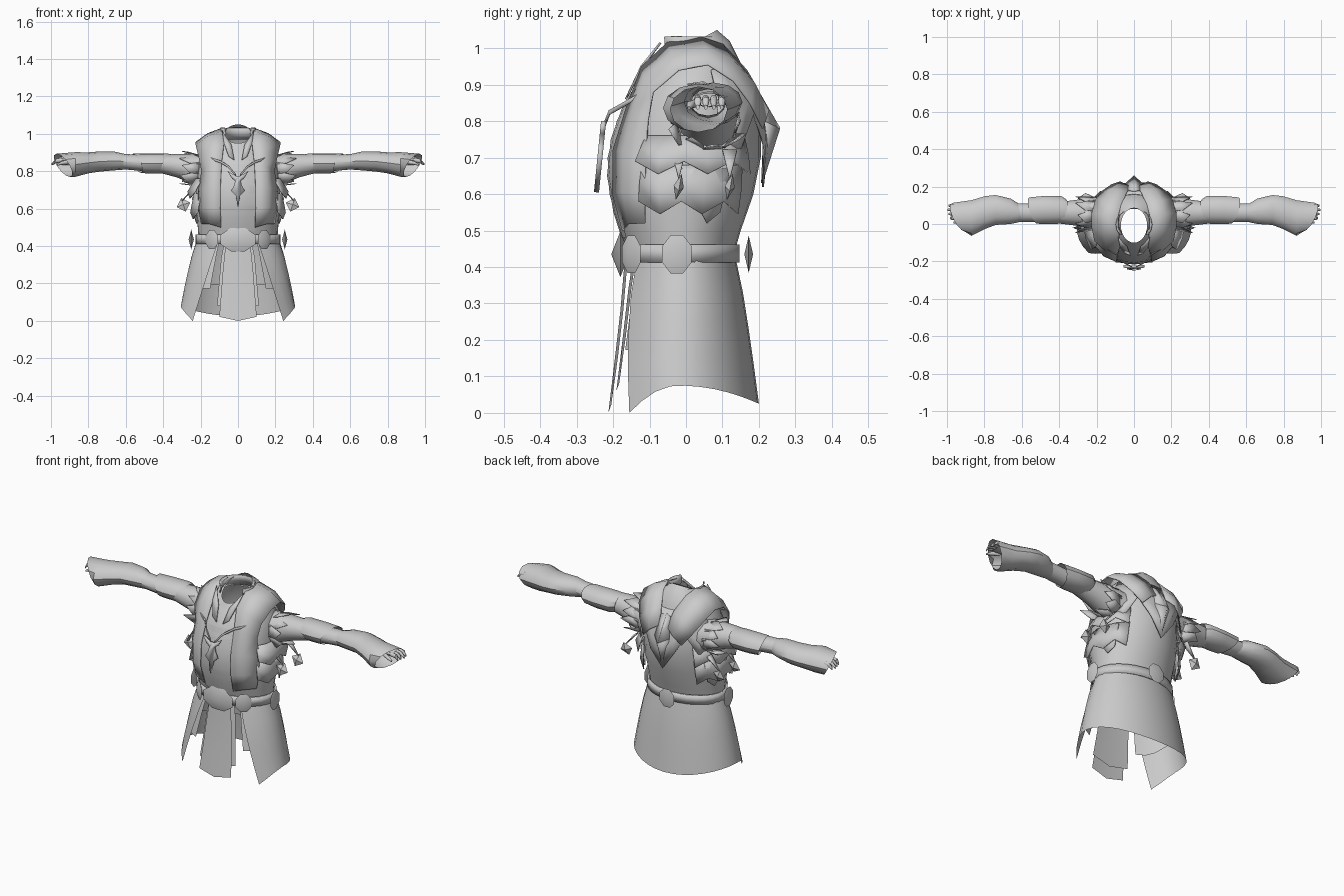
import bpy, bmesh
from math import sin, cos, pi, radians
from mathutils import Vector

cube = bpy.data.objects.get("Cube")
if cube:
    bpy.data.objects.remove(cube)

cloth = bpy.data.materials.new("plain_grey")
cloth.use_nodes = True
cloth.diffuse_color = (0.6, 0.6, 0.6, 1)
cloth.node_tree.nodes["Principled BSDF"].inputs["Base Color"].default_value = (0.6, 0.6, 0.6, 1)


def finish(name, bm, mirror=False, thick=0):
    bmesh.ops.recalc_face_normals(bm, faces=bm.faces)
    me = bpy.data.meshes.new(name)
    bm.to_mesh(me)
    bm.free()
    me.materials.append(cloth)
    ob = bpy.data.objects.new(name, me)
    bpy.context.collection.objects.link(ob)
    bpy.ops.object.select_all(action='DESELECT')
    bpy.context.view_layer.objects.active = ob
    ob.select_set(True)
    bpy.ops.object.shade_smooth_by_angle(angle=radians(35))
    if thick:
        mod = ob.modifiers.new("thickness", 'SOLIDIFY')
        mod.thickness, mod.offset = thick, 0
    if mirror:
        ob.modifiers.new("mirror", 'MIRROR')
    return ob


def loft(name, rows, closed=False, **kw):
    """Skin a list of equal-length point rows."""
    bm = bmesh.new()
    vs = [[bm.verts.new(p) for p in r] for r in rows]
    n = len(rows[0])
    for a, b in zip(vs, vs[1:]):
        for i in range(n if closed else n - 1):
            j = (i + 1) % n
            bm.faces.new((a[i], a[j], b[j], b[i]))
    return finish(name, bm, **kw)


def gem(name, centre, u, v, depth, sides=8, **kw):
    """Thin faceted medallion spanned by the half axes u and v."""
    bm = bmesh.new()
    c, u, v = Vector(centre), Vector(u), Vector(v)
    n = u.cross(v).normalized() * depth
    ring = [bm.verts.new(c + u * cos(2 * pi * (i + .5 * (sides == 8)) / sides)
                         + v * sin(2 * pi * (i + .5 * (sides == 8)) / sides)) for i in range(sides)]
    for tip in (bm.verts.new(c + n), bm.verts.new(c - n)):
        for i in range(sides):
            bm.faces.new((ring[i], ring[(i + 1) % sides], tip))
    return finish(name, bm, **kw)


def plate(name, pts, thick=0.006, **kw):
    bm = bmesh.new()
    bm.faces.new([bm.verts.new(p) for p in pts])
    return finish(name, bm, thick=thick, **kw)


# Torso sections: height, half width, front y, back y
BODY = [(.43, .21, -.155, .13), (.5, .215, -.18, .15), (.6, .225, -.21, .185),
        (.7, .225, -.215, .205), (.8, .215, -.19, .205), (.88, .2, -.15, .18),
        (.94, .165, -.12, .15), (.98, .12, -.105, .12), (1.0, .07, -.1, .085)]


def oval(a, rx, yf, yb, z):
    """Point on an oval; angle 0 is the front, 90 degrees the left side."""
    return Vector((rx * sin(a), (yf + yb) / 2 - (yb - yf) / 2 * cos(a), z))


def on_body(deg, z, out=0.0):
    for p, q in zip(BODY, BODY[1:]):
        if z <= q[0] or q is BODY[-1]:
            t = (z - p[0]) / (q[0] - p[0])
            rx, yf, yb = [p[k] + (q[k] - p[k]) * t for k in (1, 2, 3)]
            return oval(radians(deg), rx + out, yf - out, yb + out, z)


N = 28
rows = []
for z, rx, yf, yb in BODY:
    dip = max(0, z - .9) * .5
    rows.append([oval(2 * pi * i / N, rx, yf, yb, z - dip * cos(2 * pi * i / N)) for i in range(N)])
loft("torso", rows, closed=True)

# Standing collar, open at the front
loft("collar", [[oval(radians(d), rx, -.09, yb, z) for d in range(50, 311, 20)]
                for z, rx, yb in ((.97, .1, .11), (1.0, .085, .1), (1.032, .095, .085))], thick=.006)

# Broad shoulder band from the waist over the shoulder to the back
inner = [on_body(24, z, .008) for z in (.5, .6, .72, .84)] + [Vector(p) for p in (
    (.075, -.12, .95), (.08, -.05, 1.015), (.085, .04, 1.03), (.07, .1, 1.01), (.04, .165, .94), (.02, .2, .86))]
outer = [on_body(d, z, .014) for d, z in ((58, .52), (62, .6), (62, .7), (58, .8))] + [Vector(p) for p in (
    (.21, -.09, .88), (.225, -.02, .94), (.225, .06, .955), (.205, .13, .91), (.17, .175, .85), (.12, .21, .78))]
band = []
for a, b in zip(inner, outer):
    mid = (a + b) / 2
    mid += Vector((mid.x * .05, mid.y * .1, .008))
    band.append([a, mid, b])
loft("shoulder_band", band, mirror=True, thick=.005)

# Centre front plate and neck lapels
loft("front_plate", [[on_body(d, z, .004) for d in (-24, -12, 0, 12, 24)]
                     for z in (.48, .55, .65, .75, .84)])
plate("neck_lapel", [(.085, -.07, 1.015), (.075, -.122, .95), (.05, -.155, .88), (.02, -.165, .86), (.035, -.125, .94)],
      mirror=True)

# Upper back cape with a zigzag hem
hem = [.78, .7, .82, .72, .62, .72, .82, .7, .78]
degs = [180 + 17 * (i - 4) for i in range(9)]
loft("back_cape", [[on_body(d, h + (.94 - h) * t, .01 + .012 * (1 - t)) for d, h in zip(degs, hem)]
                   for t in (0, .33, .66, 1)], thick=.005)
plate("back_point_left", [(0, .256, .78), (.045, .215, .8), (.03, .18, .91), (0, .175, .92)], mirror=True)
plate("back_point_low", [(0, .256, .78), (.045, .215, .8), (0, .208, .63)], mirror=True)

# Skirt with an open front and curved hem
def skirt(name, t_end, shrink, edge):
    rows = []
    for k in range(5):
        t = t_end * k / 4
        s = t ** .8
        start = radians(28 + edge * t)
        row = []
        for i in range(25):
            a = start + (2 * pi - 2 * start) * i / 24
            low = .075 - .05 * max(0, -cos(a)) ** 2 - .2 * max(0, cos(a)) ** 2
            z = .43 + (max(low, 0) - .43) * t
            row.append(oval(a, .222 + .085 * s - shrink, -.15 - .09 * s + shrink,
                            .135 + .065 * s - shrink, z))
        rows.append(row)
    loft(name, rows)


skirt("skirt", 1, 0, 24)
skirt("skirt_lining", .6, .012, 10)

# Hanging centre panel, in two layers
for name, w, y, low in (("front_panel", 1, 0, 0), ("front_panel_under", 1.12, .022, .06)):
    loft(name, [[(-x * w, yy + y, z + low), (0, yy - .008 + y, z - dip + low), (x * w, yy + y, z + low)]
                for x, yy, z, dip in ((.065, -.16, .42 - low, 0), (.08, -.172, .28, 0), (.09, -.187, .15, 0),
                                      (.1, -.205, .022, .022))])

# Belt, buckle and medallions
loft("belt", [[oval(2 * pi * i / N, .222, -.168, .142, z) for i in range(N)] for z in (.412, .462)],
     closed=True, thick=.01)
gem("buckle", (0, -.18, .435), (.1, 0, 0), (0, 0, .068), .025)
gem("front_medallion", (.14, -.15, .435), (.036, .028, 0), (0, 0, .055), .016, mirror=True)
gem("side_medallion", (.25, -.025, .435), (0, .044, 0), (0, 0, .057), .014, mirror=True)
gem("back_medallion", (0, .172, .435), (.05, 0, 0), (0, 0, .055), .012)

# Chest pendant and its cords
half = [(.012, .775), (.055, .8), (.035, .765), (.015, .75), (.02, .725), (.037, .695), (.012, .67)]
shape = [(x, z) for x, z in half] + [(0, .605)] + [(-x, z) for x, z in reversed(half)]
plate("pendant", [(x, -.228 - .1 * (.78 - z), z) for x, z in shape], thick=.014)
loft("pendant_cord", [[Vector(p), Vector(p) - Vector((0, 0, .012))] for p in
                      ((.012, -.228, .785), (.05, -.21, .83), (.09, -.165, .855), (.15, -.13, .875))],
     mirror=True, thick=.005)


# Sleeves: sections of x, y, z, y radius, z radius and slant of the rim
def sleeve(name, secs):
    rows = []
    for x, y, z, ry, rz, slant in secs:
        rows.append([(x + slant * (cos(2 * pi * i / 12) + sin(2 * pi * i / 12)),
                      y + ry * cos(2 * pi * i / 12), z + rz * sin(2 * pi * i / 12)) for i in range(12)])
    return loft(name, rows, closed=True, mirror=True)


sleeve("shoulder_sleeve", [(.17, .06, .80, .09, .09, 0), (.25, .06, .815, .078, .078, 0), (.33, .06, .83, .066, .062, 0),
                           (.42, .06, .84, .055, .048, 0), (.52, .06, .845, .05, .043, 0), (.66, .06, .855, .05, .04, 0)])
sleeve("upper_arm_guard", [(.37, .07, .842, .06, .05, -.01), (.4, .075, .842, .075, .054, -.01),
                           (.48, .075, .842, .075, .054, 0), (.54, .072, .843, .07, .052, .02)])
sleeve("forearm_cuff", [(.6, .06, .852, .045, .042, .01), (.66, .068, .855, .068, .05, 0), (.74, .075, .852, .08, .054, 0),
                        (.8, .06, .845, .088, .056, 0), (.87, .032, .836, .095, .066, 0),
                        (.935, .035, .832, .078, .062, .035)])

# Hand with four fingers and a thumb
sleeve("palm", [(.84, .06, .86, .03, .02, 0), (.92, .065, .86, .042, .022, 0), (.958, .065, .858, .04, .018, 0)])
for i in range(4):
    y = .032 + .022 * i
    sleeve("finger", [(.945, y, .86, .01, .012, 0), (.975, y, .855, .01, .011, 0),
                      (.997 - .006 * abs(i - 2), y, .838, .005, .006, 0)])
sleeve("thumb", [(.9, .03, .85, .012, .012, 0), (.94, .012, .845, .011, .01, 0), (.965, .008, .835, .004, .005, 0)])

# Ragged frill around each armhole
for i in range(10):
    a0, a1 = 2 * pi * i / 10, 2 * pi * (i + 1.3) / 10
    am = (a0 + a1) / 2
    r = .088 + .014 * (i % 3)
    plate("armhole_frill", [(.2, .06 + .085 * cos(a0), .80 + .085 * sin(a0)), (.2, .06 + .085 * cos(a1), .80 + .085 * sin(a1)),
                            (.26, .06 + r * cos(a1), .81 + r * .9 * sin(a1)),
                            (.3 + .012 * (i % 2), .06 + r * cos(am), .815 + r * .8 * sin(am))],
          thick=.004, mirror=True)

# Layered flaps below the arm with small hanging gems
for name, top, drop, out in (("side_flap_upper", .76, .07, .035), ("side_flap_lower", .68, .1, .022)):
    loft(name, [[on_body(d, top - (drop + (.035 if k % 2 else 0)) * t, .008 + out * t)
                 for k, d in enumerate(range(58, 139, 16))] for t in (0, .5, 1)], mirror=True, thick=.005)
plate("side_flap_tail", [on_body(d, z, .02) for d, z in ((85, .67), (125, .67), (122, .55), (112, .52), (104, .56))],
      mirror=True)
for y in (-.02, .12):
    gem("side_gem", (.292, y, .62), (.036, 0, -.012), (.012, .008, .036), .014, sides=4, mirror=True)
    plate("gem_hanger", [(.23, y - .02, .72), (.23, y + .02, .72), (.3, y, .64)], mirror=True)
